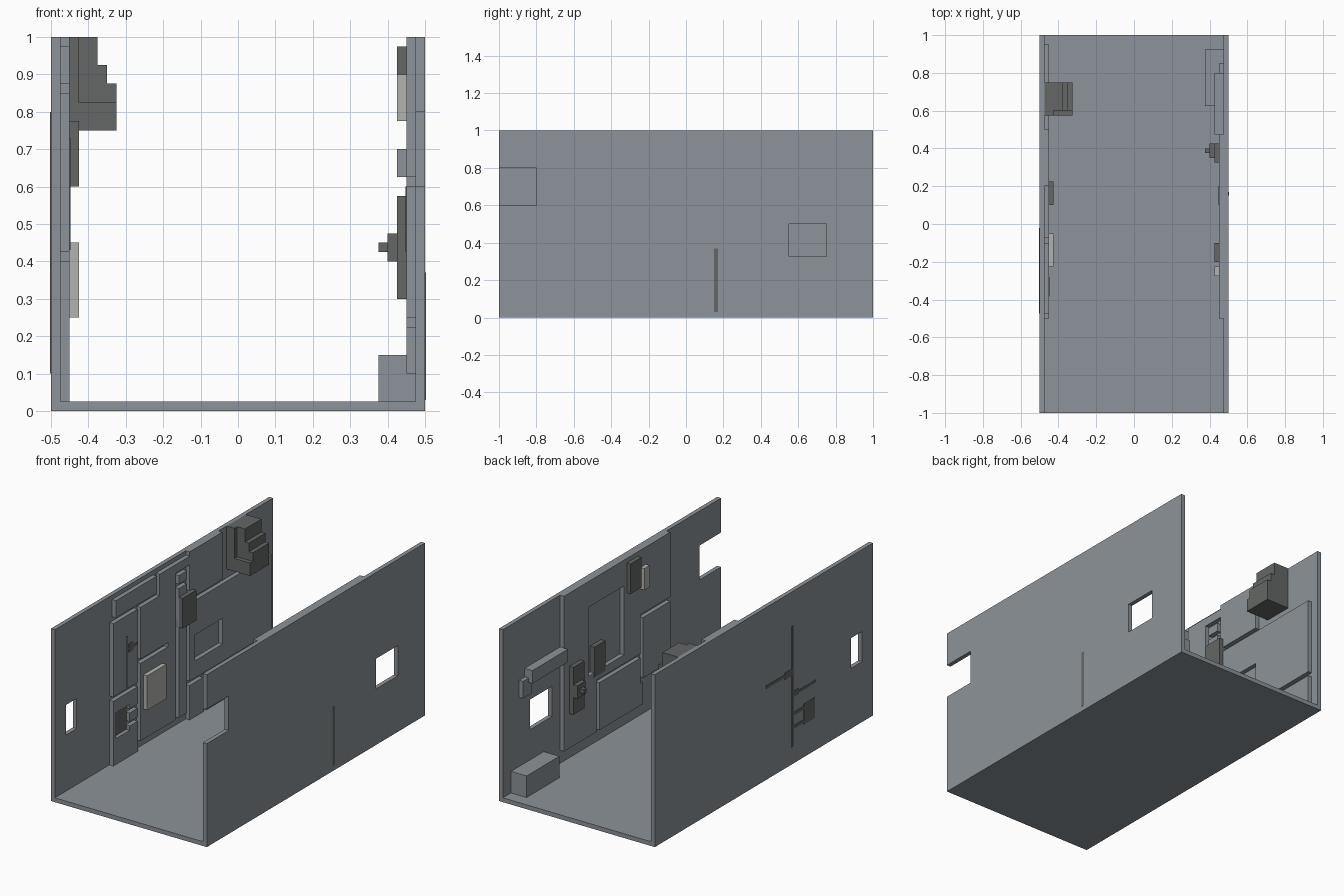
import bpy, bmesh, math


def material(name, rgb):
    m = bpy.data.materials.new(name)
    m.diffuse_color = (*rgb, 1)
    return m


BASE = material("blue_grey", (0.262, 0.292, 0.319))
DARK = material("dark_grey", (0.127, 0.136, 0.130))
LIGHT = material("light_grey", (0.445, 0.456, 0.423))


def finish(name, bm, mat):
    bmesh.ops.recalc_face_normals(bm, faces=bm.faces)
    me = bpy.data.meshes.new(name)
    bm.to_mesh(me)
    bm.free()
    me.materials.append(mat)
    ob = bpy.data.objects.new(name, me)
    bpy.context.collection.objects.link(ob)
    return ob


def plate(name, x0, x1, rects, holes=(), mat=BASE):
    """Slab between x0 and x1 whose outline is the union of (y0, y1, z0, z1) rects minus holes."""
    every = list(rects) + list(holes)
    ys = sorted({v for r in every for v in r[:2]})
    zs = sorted({v for r in every for v in r[2:]})

    def inside(i, j):
        if not (0 <= i < len(ys) - 1 and 0 <= j < len(zs) - 1):
            return False
        y, z = (ys[i] + ys[i + 1]) / 2, (zs[j] + zs[j + 1]) / 2
        hit = lambda rs: any(r[0] < y < r[1] and r[2] < z < r[3] for r in rs)
        return hit(rects) and not hit(holes)

    bm = bmesh.new()
    verts = {}

    def v(x, i, j):
        if (x, i, j) not in verts:
            verts[x, i, j] = bm.verts.new((x, ys[i], zs[j]))
        return verts[x, i, j]

    for i in range(len(ys) - 1):
        for j in range(len(zs) - 1):
            if not inside(i, j):
                continue
            ring = [(i, j), (i + 1, j), (i + 1, j + 1), (i, j + 1)]
            for x in (x0, x1):
                bm.faces.new([v(x, *p) for p in ring])
            beside = [(i, j - 1), (i + 1, j), (i, j + 1), (i - 1, j)]
            for k in range(4):
                if not inside(*beside[k]):
                    a, b = ring[k], ring[(k + 1) % 4]
                    bm.faces.new([v(x0, *a), v(x0, *b), v(x1, *b), v(x1, *a)])
    bmesh.ops.recalc_face_normals(bm, faces=bm.faces)
    bmesh.ops.dissolve_limit(bm, angle_limit=math.radians(1), verts=bm.verts, edges=bm.edges)
    return finish(name, bm, mat)


def box(name, x0, x1, y0, y1, z0, z1, mat=BASE):
    return plate(name, x0, x1, [(y0, y1, z0, z1)], mat=mat)


# Shell: floor and two side walls with openings
box("floor", -0.475, 0.475, -1, 1, 0, 0.025)
plate("left_wall", -0.5, -0.475, [(-1, 1, 0, 1)], [(-0.9, -0.8, 0.35, 0.525)])
plate("right_wall", 0.475, 0.5, [(-1, 1, 0, 1)],
      [(-1, -0.8, 0.6, 0.8), (0.55, 0.75, 0.325, 0.5)])

# Left wall: panels separated by narrow gaps
plate("left_front_panels", -0.475, -0.45,
      [(-0.475, -0.1, 0.875, 0.975),
       (-0.5, -0.275, 0.425, 0.85),
       (-0.5, -0.275, 0.025, 0.4)],
      [(-0.475, -0.35, 0.175, 0.325), (-0.35, -0.275, 0.2, 0.225), (-0.35, -0.275, 0.275, 0.3)])
plate("left_middle_panels", -0.475, -0.45,
      [(-0.25, 0.075, 0.075, 0.85),
       (-0.075, 0.075, 0.85, 0.975), (0.075, 0.2, 0.925, 0.975),
       (0.1, 0.175, 0.075, 0.825), (0.1, 0.175, 0.85, 0.9)],
      [(-0.25, 0.0, 0.525, 0.55)])
plate("left_rear_panels", -0.475, -0.45,
      [(0.2, 0.5, 0.725, 1), (0.2, 0.95, 0.25, 0.7),
       (0.2, 0.325, 0.025, 0.225), (0.35, 0.95, 0.025, 0.225)],
      [(0.25, 0.5, 0.35, 0.5)])

# Right wall: panels, ledge and floor box
plate("right_panels", 0.45, 0.475,
      [(-0.225, 0.475, 0.4, 1), (-0.5, -0.225, 0.625, 1),
       (0.175, 0.475, 0.1, 0.4), (-0.225, 0.15, 0.1, 0.375),
       (-0.5, -0.25, 0.25, 0.6), (-0.25, -0.225, 0.1, 0.225)],
      [(-0.075, 0.25, 0.45, 0.85)])
box("ledge", 0.425, 0.475, 0.475, 0.8, 0.625, 0.7)
box("ledge_bracket", 0.45, 0.475, 0.775, 0.85, 0.55, 0.65)
box("floor_box", 0.375, 0.475, 0.625, 0.925, 0.025, 0.15)

# Left wall units
box("left_light_unit", -0.45, -0.425, -0.225, -0.05, 0.25, 0.45, LIGHT)
box("left_dark_unit", -0.475, -0.425, 0.1, 0.225, 0.6, 0.775, DARK)
box("stepped_unit_back", -0.475, -0.425, 0.575, 0.75, 0.75, 1, DARK)
for i, (x, y, z0, z1) in enumerate([(-0.325, 0.575, 0.75, 0.825), (-0.325, 0.6, 0.825, 0.875),
                                    (-0.35, 0.6, 0.875, 0.925), (-0.375, 0.6, 0.925, 1)]):
    box(f"stepped_unit_{i + 1}", -0.425, x, y, 0.75, z0, z1, DARK)

# Right wall units
box("switch_plate", 0.425, 0.45, 0.325, 0.425, 0.3, 0.575, DARK)
box("switch_base", 0.4, 0.425, 0.35, 0.425, 0.4, 0.475, DARK)
box("switch_knob", 0.375, 0.4, 0.375, 0.4, 0.425, 0.45, DARK)
box("recess_unit", 0.448, 0.475, 0.1, 0.2, 0.425, 0.6, DARK)
box("upper_dark_unit", 0.425, 0.45, -0.2, -0.1, 0.8, 0.975, DARK)
box("upper_light_unit", 0.425, 0.45, -0.275, -0.225, 0.775, 0.9, LIGHT)

# Dark seams painted on the outside and inside of the walls
plate("left_outer_seams", -0.502, -0.5,
      [(-0.272, -0.254, 0.1, 0.8), (-0.254, -0.02, 0.528, 0.546), (-0.254, -0.19, 0.515, 0.555),
       (-0.475, -0.272, 0.392, 0.408), (-0.32, -0.272, 0.385, 0.42),
       (-0.465, -0.364, 0.19, 0.31), (-0.364, -0.272, 0.2, 0.22), (-0.364, -0.272, 0.277, 0.297)],
      mat=DARK)
box("right_outer_seam", 0.5, 0.502, 0.15, 0.17, 0.03, 0.37, DARK)
plate("left_inner_seams", -0.45, -0.448,
      [(-0.385, -0.37, 0.43, 0.73), (-0.37, -0.28, 0.645, 0.66), (-0.36, -0.32, 0.63, 0.68)], mat=DARK)
box("left_recess_back", -0.475, -0.472, -0.475, -0.35, 0.175, 0.325, DARK)
